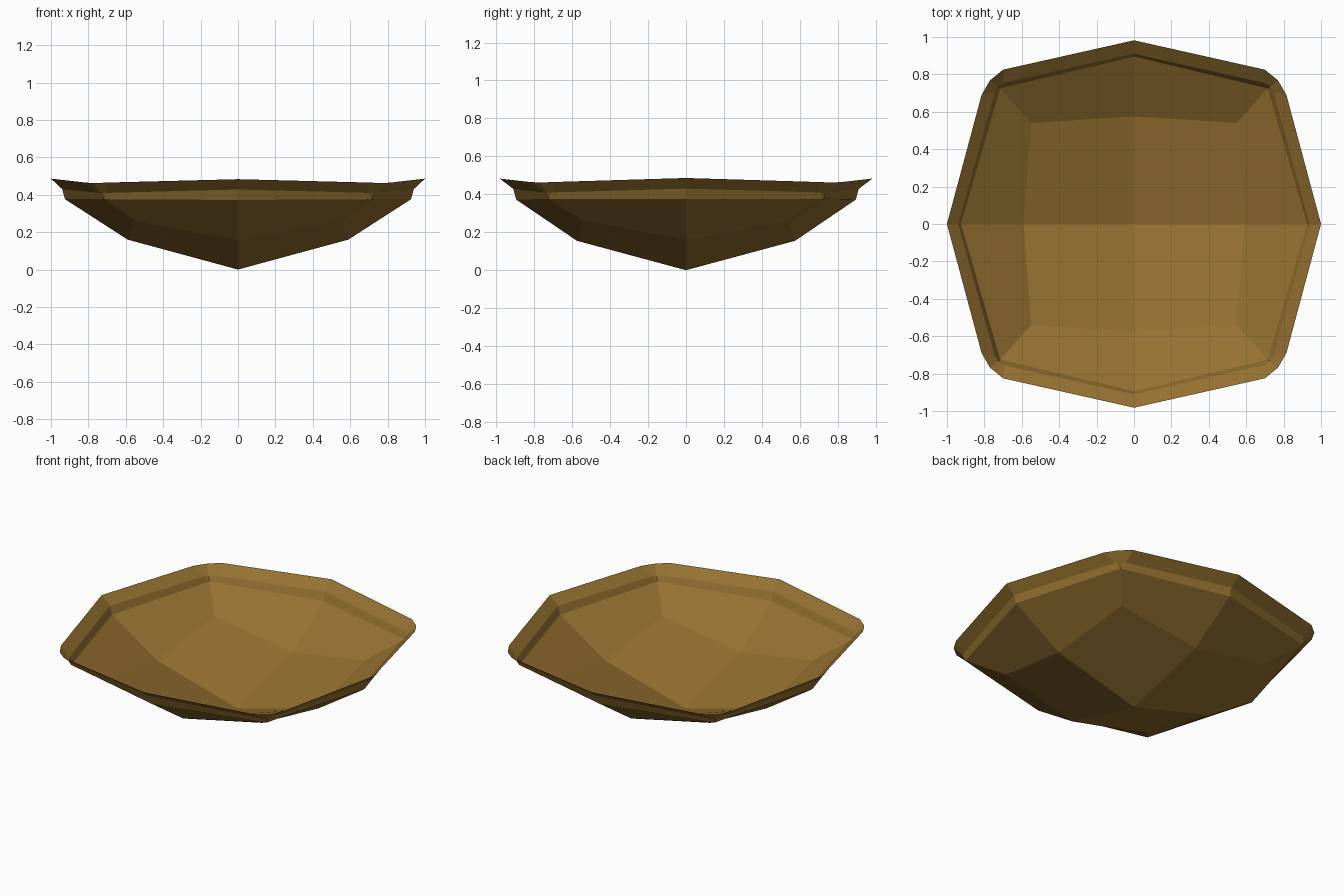
import bpy, bmesh

if "Cube" in bpy.data.objects:
    bpy.data.objects.remove(bpy.data.objects["Cube"])

# One quarter of each ring: x-axis point, three corner points, y-axis point
mid_corner, edge_corner = (0.55, 0.54, 0.26), (0.715, 0.725, 0.376)
RINGS = [
    [(0.59, 0, 0.16)] + [mid_corner] * 3 + [(0, 0.575, 0.155)],
    [(0.925, 0, 0.376)] + [edge_corner] * 3 + [(0, 0.895, 0.372)],
    [(0.94, 0, 0.43), (0.745, 0.705, 0.41), (0.73, 0.735, 0.405),
     (0.695, 0.755, 0.41), (0, 0.91, 0.428)],
    [(1.0, 0, 0.486), (0.815, 0.69, 0.465), (0.77, 0.768, 0.462),
     (0.70, 0.825, 0.465), (0, 0.982, 0.483)],
]

bm = bmesh.new()
cache = {}


def vert(p, sx, sy):
    key = (round(p[0] * sx, 4) + 0.0, round(p[1] * sy, 4) + 0.0, p[2])
    if key not in cache:
        cache[key] = bm.verts.new(key)
    return cache[key]


def face(points, sx, sy):
    vs = list(dict.fromkeys(vert(p, sx, sy) for p in points))
    if len(vs) < 3:
        return
    if sx * sy < 0:
        vs.reverse()
    bm.faces.new(vs)


# Dish: four mirrored quarters of base, sloped side, wall and flared lip
for sx in (1, -1):
    for sy in (1, -1):
        first = RINGS[0]
        face([(0, 0, 0), first[0], first[2], first[4]], sx, sy)
        for lo, hi in zip(RINGS, RINGS[1:]):
            for i in range(4):
                face([lo[i], hi[i], hi[i + 1], lo[i + 1]], sx, sy)

mesh = bpy.data.meshes.new("dish")
bm.to_mesh(mesh)
bm.free()
dish = bpy.data.objects.new("dish", mesh)
bpy.context.collection.objects.link(dish)

# Brown-gold material
mat = bpy.data.materials.new("brown_gold")
mat.diffuse_color = (0.30, 0.165, 0.03, 1)
mat.use_nodes = True
mat.node_tree.nodes["Principled BSDF"].inputs["Base Color"].default_value = mat.diffuse_color
mesh.materials.append(mat)
